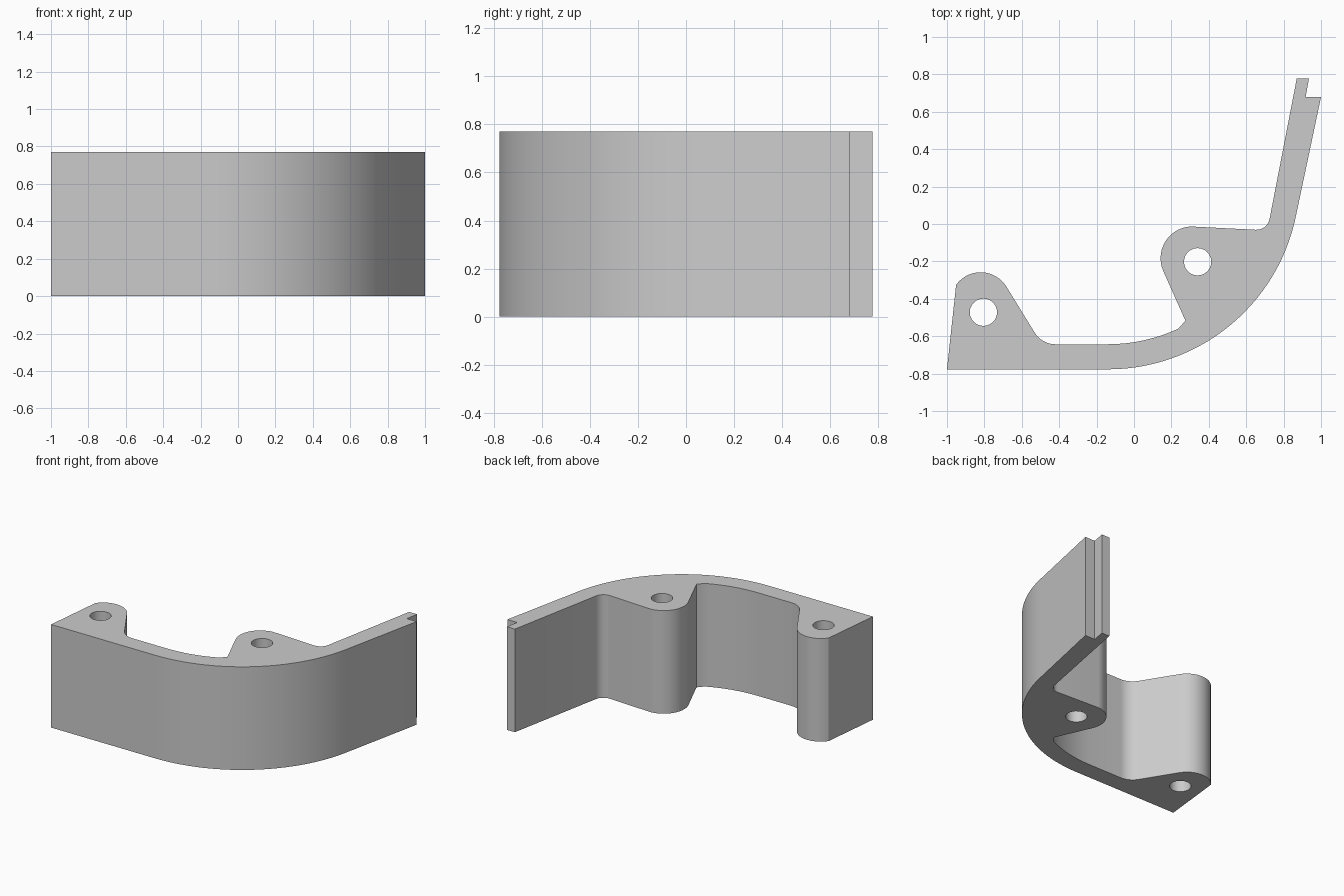
import bpy
import math

HEIGHT = 0.77

cube = bpy.data.objects.get("Cube")
if cube:
    bpy.data.objects.remove(cube, do_unlink=True)


def arc(cx, cy, r, start, end, steps):
    """Points along a circular arc, angles in degrees."""
    angles = [math.radians(start + (end - start) * i / steps) for i in range(steps + 1)]
    return [(cx + r * math.cos(a), cy + r * math.sin(a)) for a in angles]


def add_loop(curve, points):
    spline = curve.splines.new("POLY")
    spline.points.add(len(points) - 1)
    for p, (x, y) in zip(spline.points, points):
        p.co = (x, y, 0, 1)
    spline.use_cyclic_u = True


# Outer wall: straight front, large bend, straight side
outline = [(-1, -0.777)]
outline += arc(-0.14, 0.25, 1.027, -90, -11, 28)
# Stepped lip at the end of the side
outline += [(1, 0.68), (0.918, 0.68), (0.935, 0.777), (0.87, 0.777)]
# Inner corner and middle screw boss
outline += arc(0.655, 0.04, 0.071, -11, -93, 8)
outline += arc(0.312, -0.183, 0.17, 93, 203.6, 14)
# Inner wall, running back along the bend
outline += [(0.275, -0.517)]
outline += arc(-0.14, 0.25, 0.893, -65, -90, 8)
# Fillet up to the end screw boss
outline += arc(-0.42, -0.513, 0.13, 270, 211, 8)
outline += arc(-0.82, -0.42, 0.162, 31, 144, 14)

# Extruded wall with two through holes
curve = bpy.data.curves.new("curved_bracket", "CURVE")
curve.dimensions = "2D"
curve.fill_mode = "BOTH"
curve.extrude = HEIGHT / 2
add_loop(curve, outline)
for hx, hy in ((-0.805, -0.472), (0.34, -0.202)):
    add_loop(curve, arc(hx, hy, 0.073, 0, 345, 23))

bracket = bpy.data.objects.new("curved_bracket", curve)
bpy.context.collection.objects.link(bracket)
bpy.ops.object.select_all(action="DESELECT")
bracket.select_set(True)
bpy.context.view_layer.objects.active = bracket
bpy.ops.object.convert(target="MESH")
bracket = bpy.context.object

# Weld the caps to the walls and stand the part on the ground
bpy.ops.object.mode_set(mode="EDIT")
bpy.ops.mesh.select_all(action="SELECT")
bpy.ops.mesh.remove_doubles(threshold=0.0005)
bpy.ops.mesh.normals_make_consistent(inside=False)
bpy.ops.object.mode_set(mode="OBJECT")
for v in bracket.data.vertices:
    v.co.z += HEIGHT / 2
bpy.ops.object.shade_smooth_by_angle(angle=math.radians(30))

# Plain grey
grey = bpy.data.materials.new("plain_grey")
grey.use_nodes = True
colour = (0.6, 0.6, 0.6, 1)
grey.diffuse_color = colour
grey.node_tree.nodes["Principled BSDF"].inputs["Base Color"].default_value = colour
bracket.data.materials.clear()
bracket.data.materials.append(grey)
